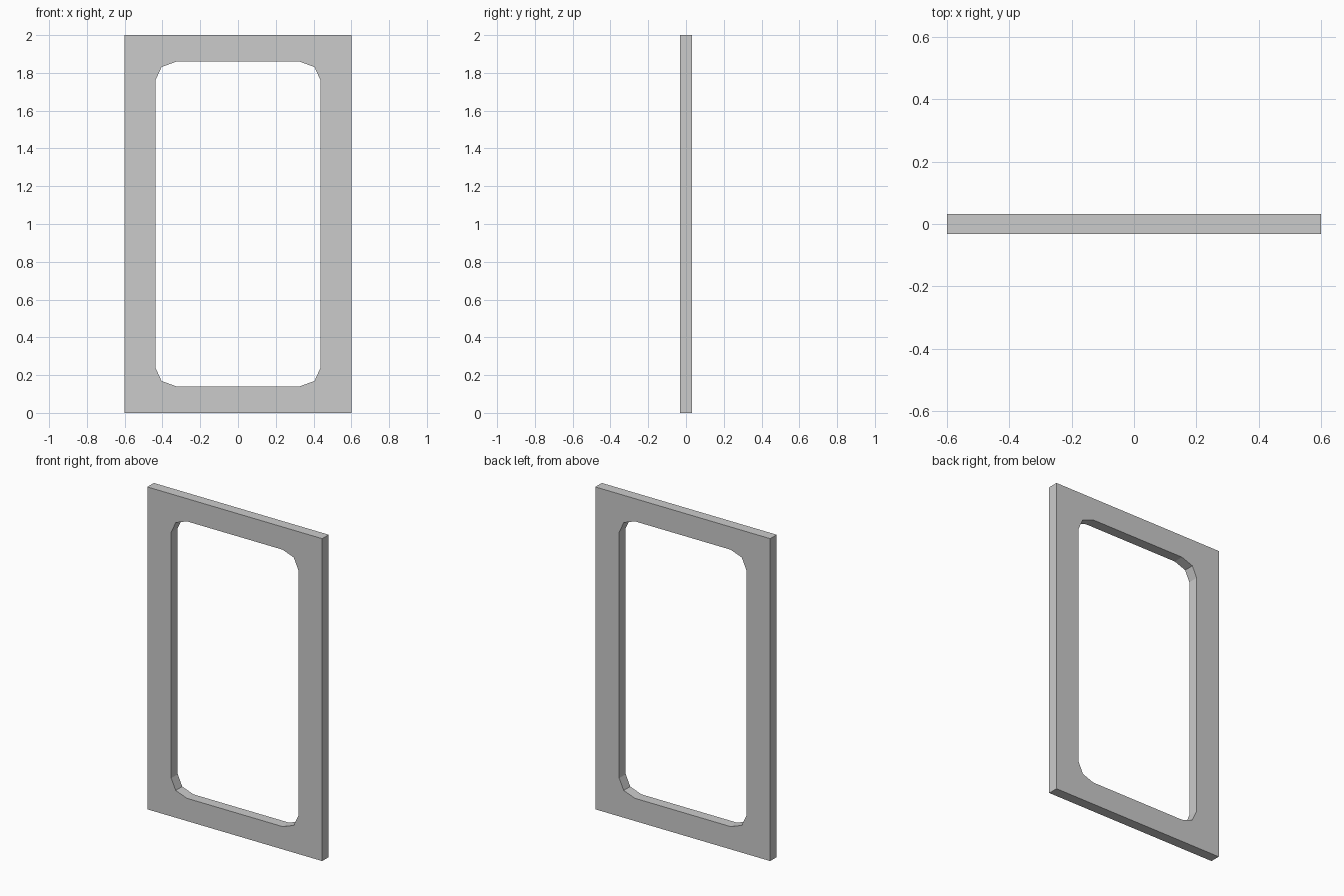
import bpy, bmesh

if "Cube" in bpy.data.objects:
    bpy.data.objects.remove(bpy.data.objects["Cube"])

W, H = 0.6, 1.0            # outer half width and half height
DEPTH = 0.064
# rounded corner of the opening, from the side edge to the top edge
ARC = [(0.436, 0.763), (0.405, 0.831), (0.328, 0.859)]
(sx, sz), (tx, tz) = ARC[0], ARC[-1]

bm = bmesh.new()


def face(points):
    """Flat face in the front plane, always wound to face -y."""
    area = sum(a[0] * b[1] - b[0] * a[1]
               for a, b in zip(points, points[1:] + points[:1]))
    if area < 0:
        points = points[::-1]
    bm.faces.new([bm.verts.new((x, -DEPTH / 2, z + H)) for x, z in points])


# four corner pieces around the rounded opening
corner = ARC + [(tx, H), (W, H), (W, sz)]
for i in (-1, 1):
    for j in (-1, 1):
        face([(i * x, j * z) for x, z in corner])

# side stiles, top and bottom rails
for s in (-1, 1):
    face([(s * sx, -sz), (s * W, -sz), (s * W, sz), (s * sx, sz)])
    face([(-tx, s * tz), (tx, s * tz), (tx, s * H), (-tx, s * H)])
bmesh.ops.remove_doubles(bm, verts=bm.verts[:], dist=1e-5)

# give the frame its thickness
front = bm.faces[:]
back = bmesh.ops.extrude_face_region(bm, geom=front, use_keep_orig=True)["geom"]
bmesh.ops.translate(bm, vec=(0, DEPTH, 0),
                    verts=[g for g in back if isinstance(g, bmesh.types.BMVert)])
bmesh.ops.recalc_face_normals(bm, faces=bm.faces[:])

mesh = bpy.data.meshes.new("frame")
bm.to_mesh(mesh)
bm.free()
bpy.context.collection.objects.link(bpy.data.objects.new("frame", mesh))
